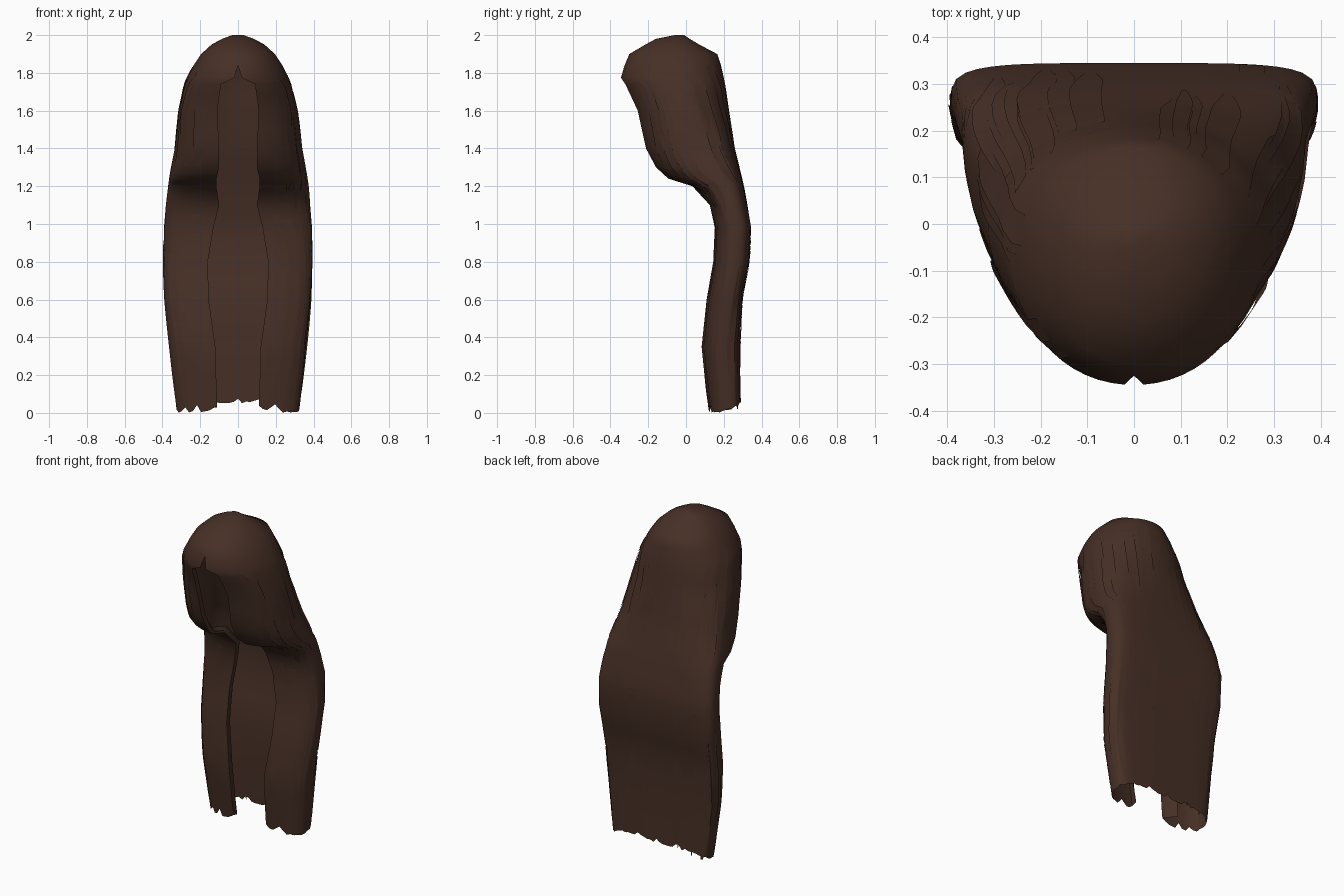
import bpy, bmesh, math, random

if "Cube" in bpy.data.objects:
    bpy.data.objects.remove(bpy.data.objects["Cube"])
random.seed(4)

hair = bpy.data.materials.new("dark brown hair")
hair.diffuse_color = (0.062, 0.029, 0.019, 1)
hair.use_nodes = True
hair.node_tree.nodes["Principled BSDF"].inputs["Base Color"].default_value = hair.diffuse_color

# z, half width, front y, back y, y of widest point, half gap at the front
LEVELS = [
    (2.00, .03, -.06, -.01, -.04, 0), (1.98, .085, -.16, .02, -.05, 0),
    (1.95, .14, -.215, .07, -.05, 0), (1.90, .195, -.30, .165, -.05, 0),
    (1.84, .235, -.325, .185, -.04, 0), (1.775, .268, -.345, .20, -.03, .02),
    (1.74, .282, -.335, .207, -.02, .09), (1.60, .313, -.27, .225, .0, .11),
    (1.40, .335, -.22, .255, .07, .10), (1.30, .355, -.165, .28, .12, .10),
    (1.24, .365, -.10, .295, .16, .115), (1.20, .37, .03, .305, .20, .115),
    (1.10, .382, .125, .325, .23, .10), (.98, .392, .15, .345, .255, .13),
    (.80, .395, .14, .335, .25, .16), (.60, .385, .105, .295, .22, .155),
    (.35, .36, .08, .285, .20, .12), (0, .325, .115, .29, .22, .11)]


def level(z):
    """Interpolated section data at height z."""
    z = min(2, max(0, z))
    for a, b in zip(LEVELS, LEVELS[1:]):
        if z >= b[0]:
            t = (a[0] - z) / (a[0] - b[0])
            return [p + (q - p) * t for p, q in zip(a, b)][1:]


def section(z, count):
    """Right half of the C-shaped section, front edge to back centre."""
    w, yf, yb, yc, g = level(z)
    low = min(1, max(0, (1.6 - z) / .6))
    nf, nb = 2.1 + .5 * low, 2.1 + 2.4 * low
    a0 = math.asin(min(1, (g / w) ** (nf / 2)))
    pts = []
    for i in range(81):
        a = a0 + (math.pi / 2 - a0) * i / 80
        pts.append((w * math.sin(a) ** (2 / nf), yc + (yf - yc) * max(0, math.cos(a)) ** (2 / nf)))
    for i in range(1, 81):
        a = math.pi / 2 * i / 80
        pts.append((w * max(0, math.cos(a)) ** (2 / nb), yc + (yb - yc) * math.sin(a) ** (2 / nb)))
    # even spacing along the curve
    run = [0]
    for p, q in zip(pts, pts[1:]):
        run.append(run[-1] + math.dist(p, q))
    out, j = [], 0
    for k in range(count):
        d = run[-1] * k / (count - 1)
        while j < len(run) - 2 and run[j + 1] < d:
            j += 1
        t = (d - run[j]) / max(1e-9, run[j + 1] - run[j])
        out.append(tuple(pts[j][c] + (pts[j + 1][c] - pts[j][c]) * t for c in (0, 1)))
    out[-1] = (0, out[-1][1])
    return out


def finish(bm, name, angle):
    me = bpy.data.meshes.new(name)
    bm.to_mesh(me)
    bm.free()
    ob = bpy.data.objects.new(name, me)
    bpy.context.collection.objects.link(ob)
    me.materials.append(hair)
    bpy.ops.object.select_all(action='DESELECT')
    ob.select_set(True)
    bpy.context.view_layer.objects.active = ob
    bpy.ops.object.shade_smooth_by_angle(angle=math.radians(angle))
    return ob


# Main hair shell: open at the face and bottom, front edges curled inwards
N = 30
ragged = [random.uniform(0, .045) if random.random() < .35 else random.uniform(0, .012)
          for _ in range(2 * N + 3)]
heights = [z for z in (l[0] for l in LEVELS) if z > .3]
heights += [1.69, 1.5, 1.35, 1.27, 1.22, 1.15, 1.04, .9, .7, .47, .22, .12, 0]
heights = sorted(set(heights), reverse=True)
bm = bmesh.new()
rows = []
for z in heights:
    half = section(z, N)
    w, yf, yb, yc, g = level(z)
    c = min(1, g / .1)
    x, y = half[0]
    depth = min(.08, (yb - y) * .45)
    curl = [(x + .05 * c, y + depth * c), (x + .005 * c, y + depth * .5 * c)]
    half = curl + half
    full = [(-px, py, k) for k, (px, py) in enumerate(half)]
    full += [(px, py, k) for k, (px, py) in reversed(list(enumerate(half[:-1])))]
    row = []
    for i, (px, py, k) in enumerate(full):
        zz = z
        if z == 0:   # back hem sits higher than the two front locks
            zz = .05 * min(1, max(0, (k - 12) / 8)) + ragged[i] + .03 * max(0, 1 - k / 6)
        row.append(bm.verts.new((px, py, zz)))
    rows.append(row)
for a, b in zip(rows, rows[1:]):
    for i in range(len(a) - 1):
        bm.faces.new((a[i], b[i], b[i + 1], a[i + 1]))
bm.faces.new(rows[0][2:-2])
bmesh.ops.remove_doubles(bm, verts=bm.verts[:], dist=.0005)
bmesh.ops.recalc_face_normals(bm, faces=bm.faces[:])
finish(bm, "hair_shell", 50)


# Thin overlapping strands lying just outside the shell
def strand(bm, side, k, width, top, bottom, lift):
    steps = 12
    prev = None
    for i in range(steps + 1):
        t = i / steps
        z = top + (bottom - top) * t
        sec = section(z, 41)
        yc = level(z)[3]
        taper = 1 if t < .8 else 1 - (t - .8) * 3.5
        pair = []
        for s in (-.5, .5):
            f = min(39.999, max(0, k + s * width * taper))
            j = int(f)
            x, y = [sec[j][c] + (sec[j + 1][c] - sec[j][c]) * (f - j) for c in (0, 1)]
            r = math.hypot(x, y - yc) + 1e-6
            o = lift * math.sin(math.pi * min(1, .1 + t * .85))
            pair.append(bm.verts.new((side * (x + x / r * o), y + (y - yc) / r * o, z)))
        if prev:
            f = (prev[0], pair[0], pair[1], prev[1])
            bm.faces.new(f if side > 0 else f[::-1])
        prev = pair


bm = bmesh.new()
for side in (-1, 1):
    for n in range(14):     # strands over the crown and face curtains
        top = random.uniform(1.6, 1.85)
        strand(bm, side, random.uniform(5, 36), random.uniform(1.5, 3.5), top,
               top - random.uniform(.35, .6), random.uniform(.004, .009))
    for n in range(16):     # strands down the long lengths
        strand(bm, side, random.uniform(2, 37), random.uniform(1, 3),
               random.uniform(.7, 1.1), random.uniform(.02, .12), random.uniform(.003, .007))
finish(bm, "loose_strands", 50)
